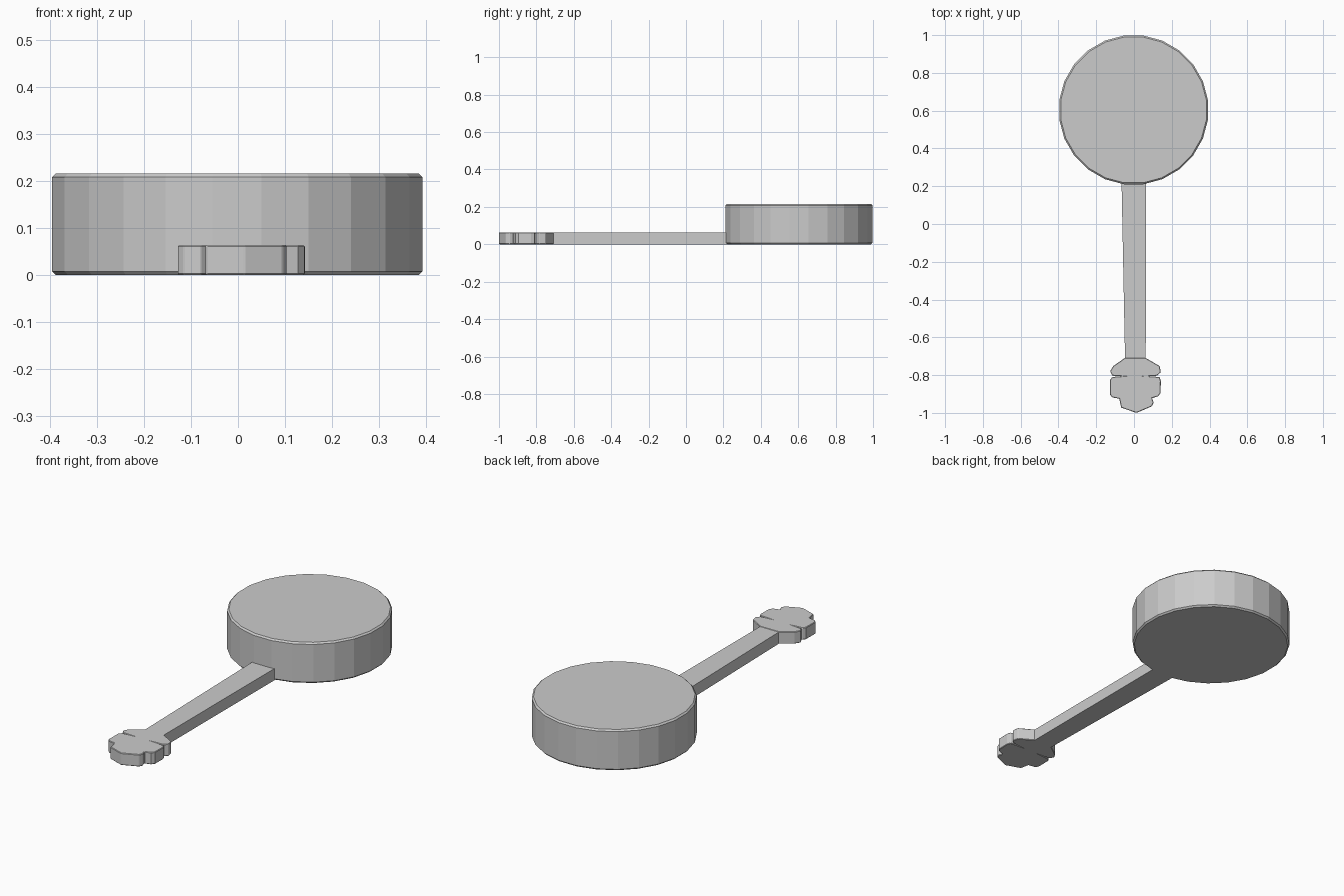
import bpy, bmesh
from math import pi

if "Cube" in bpy.data.objects:
    bpy.data.objects.remove(bpy.data.objects["Cube"])


def bevel(obj, width):
    mod = obj.modifiers.new("edge_bevel", "BEVEL")
    mod.width = width
    mod.segments = 1
    mod.limit_method = "ANGLE"
    mod.angle_limit = 0.7


def slab(name, outline, height, width):
    """Extrude a flat xy outline upward from z = 0."""
    bm = bmesh.new()
    face = bm.faces.new([bm.verts.new((x, y, 0)) for x, y in outline])
    top = bmesh.ops.extrude_face_region(bm, geom=[face])["geom"]
    verts = [v for v in top if isinstance(v, bmesh.types.BMVert)]
    bmesh.ops.translate(bm, verts=verts, vec=(0, 0, height))
    bmesh.ops.recalc_face_normals(bm, faces=bm.faces)
    mesh = bpy.data.meshes.new(name)
    bm.to_mesh(mesh)
    bm.free()
    obj = bpy.data.objects.new(name, mesh)
    bpy.context.collection.objects.link(obj)
    if width:
        bevel(obj, width)
    return obj


# Round drum body
bpy.ops.mesh.primitive_cylinder_add(vertices=24, radius=0.397, depth=0.216,
                                    location=(-0.002, 0.604, 0.108),
                                    rotation=(0, 0, pi / 24))
drum = bpy.context.object
drum.name = "drum_body"
bevel(drum, 0.008)

# Tapered neck, running slightly into the drum and headstock
slab("neck", [(-0.047, -0.73), (0.062, -0.73), (0.064, 0.23), (-0.066, 0.23)], 0.062, 0)

# Headstock: waisted silhouette with two tuning lobes and a pointed tip
right = [(0.060, -0.708), (0.136, -0.752), (0.142, -0.785), (0.122, -0.803),
         (0.082, -0.806), (0.135, -0.810), (0.142, -0.830), (0.141, -0.895),
         (0.128, -0.912), (0.095, -0.922), (0.104, -0.945), (0.095, -0.965)]
tip = [(0.013, -1.0), (-0.068, -0.972)]
left = [(-0.078, -0.925), (-0.115, -0.918), (-0.128, -0.902), (-0.127, -0.825),
        (-0.115, -0.810), (-0.070, -0.806), (-0.115, -0.803), (-0.127, -0.780),
        (-0.110, -0.752), (-0.047, -0.708)]
slab("headstock", right + tip + left, 0.064, 0.004)
